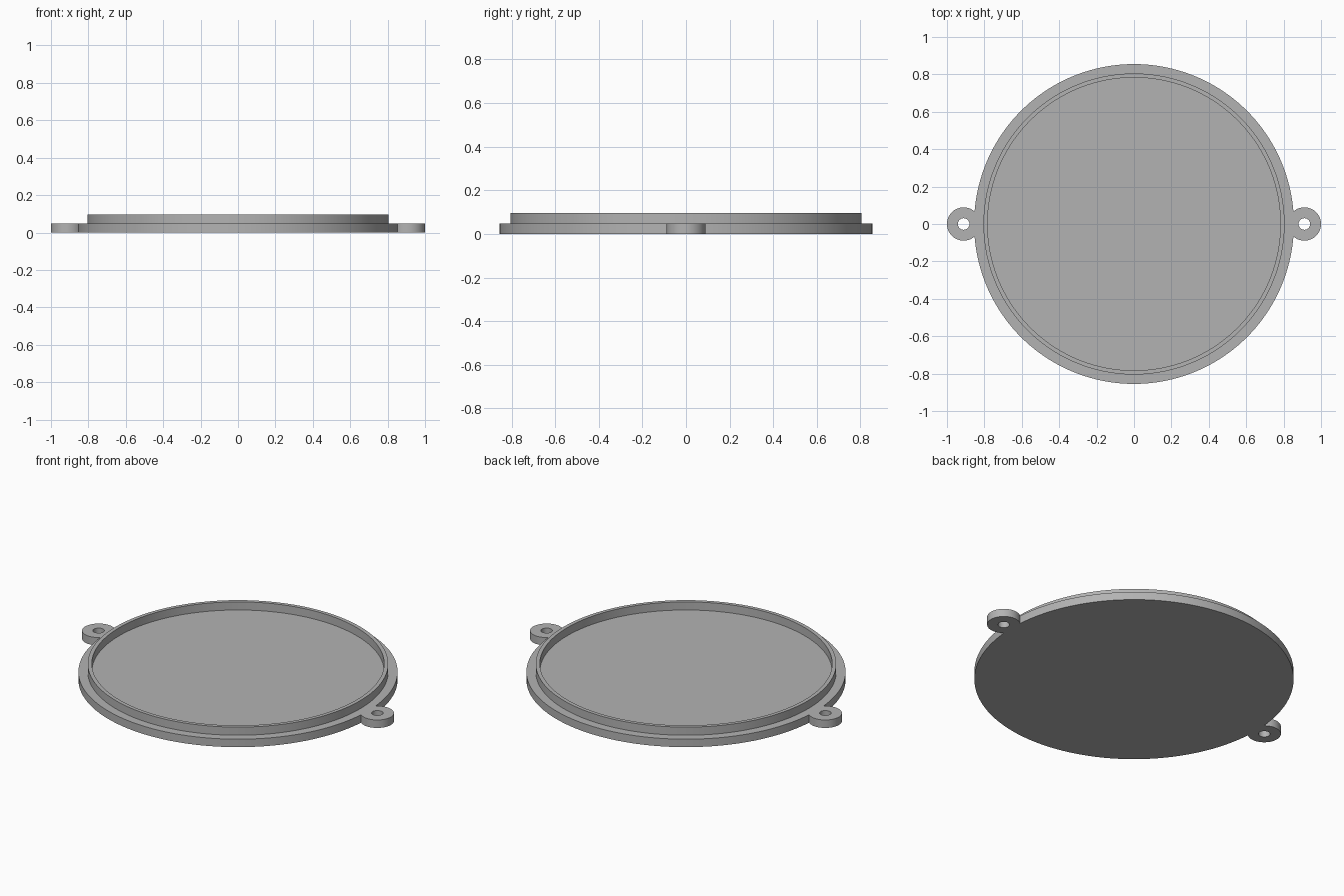
import bpy, bmesh, math

default = bpy.data.objects.get("Cube")
if default:
    bpy.data.objects.remove(default, do_unlink=True)

PLATE_R, PLATE_H = 0.855, 0.047
RIM_OUT, RIM_IN, TOP = 0.805, 0.783, 0.095
EAR_X, EAR_R, HOLE_R = 0.911, 0.089, 0.031

grey = bpy.data.materials.new("plain grey")
grey.use_nodes = True
colour = (0.45, 0.45, 0.45, 1)
grey.diffuse_color = colour
grey.node_tree.nodes["Principled BSDF"].inputs["Base Color"].default_value = colour


def disc(name, radius, z0, z1, x=0, sides=64):
    """Upright cylinder between two heights."""
    bpy.ops.mesh.primitive_cylinder_add(vertices=sides, radius=radius, depth=z1 - z0,
                                        location=(x, 0, (z0 + z1) / 2))
    ob = bpy.context.object
    ob.name = name
    ob.data.materials.append(grey)
    return ob


def combine(target, tool, operation):
    """Apply a boolean and discard the tool."""
    tool.hide_render = True
    mod = target.modifiers.new(operation.title(), 'BOOLEAN')
    mod.operation, mod.object, mod.solver = operation, tool, 'EXACT'
    bpy.context.view_layer.objects.active = target
    bpy.ops.object.modifier_apply(modifier=mod.name)
    bpy.data.objects.remove(tool, do_unlink=True)


def smooth(ob):
    bpy.ops.object.select_all(action='DESELECT')
    ob.select_set(True)
    bpy.context.view_layer.objects.active = ob
    bpy.ops.object.shade_smooth_by_angle(angle=math.radians(30))


# Base plate with a drilled screw ear on each side
plate = disc("base_plate", PLATE_R, 0, PLATE_H, sides=160)
for side in (-1, 1):
    combine(plate, disc("ear", EAR_R, 0, PLATE_H, side * EAR_X), 'UNION')
for side in (-1, 1):
    combine(plate, disc("hole", HOLE_R, -0.1, 0.2, side * EAR_X, 40), 'DIFFERENCE')
smooth(plate)

# Raised rim: an open profile spun around the centre
bm = bmesh.new()
profile = [(RIM_OUT, PLATE_H), (RIM_OUT, TOP), (RIM_IN, TOP), (RIM_IN, PLATE_H)]
verts = [bm.verts.new((r, 0, z)) for r, z in profile]
edges = [bm.edges.new(pair) for pair in zip(verts, verts[1:])]
bmesh.ops.spin(bm, geom=verts + edges, cent=(0, 0, 0), axis=(0, 0, 1),
               angle=math.tau, steps=160, use_merge=True)
bmesh.ops.remove_doubles(bm, verts=bm.verts, dist=1e-5)
bmesh.ops.recalc_face_normals(bm, faces=bm.faces)
if any(f.normal.z < -0.5 for f in bm.faces):
    bmesh.ops.reverse_faces(bm, faces=bm.faces)
mesh = bpy.data.meshes.new("rim")
bm.to_mesh(mesh)
bm.free()
mesh.materials.append(grey)
rim = bpy.data.objects.new("rim", mesh)
bpy.context.collection.objects.link(rim)
smooth(rim)
